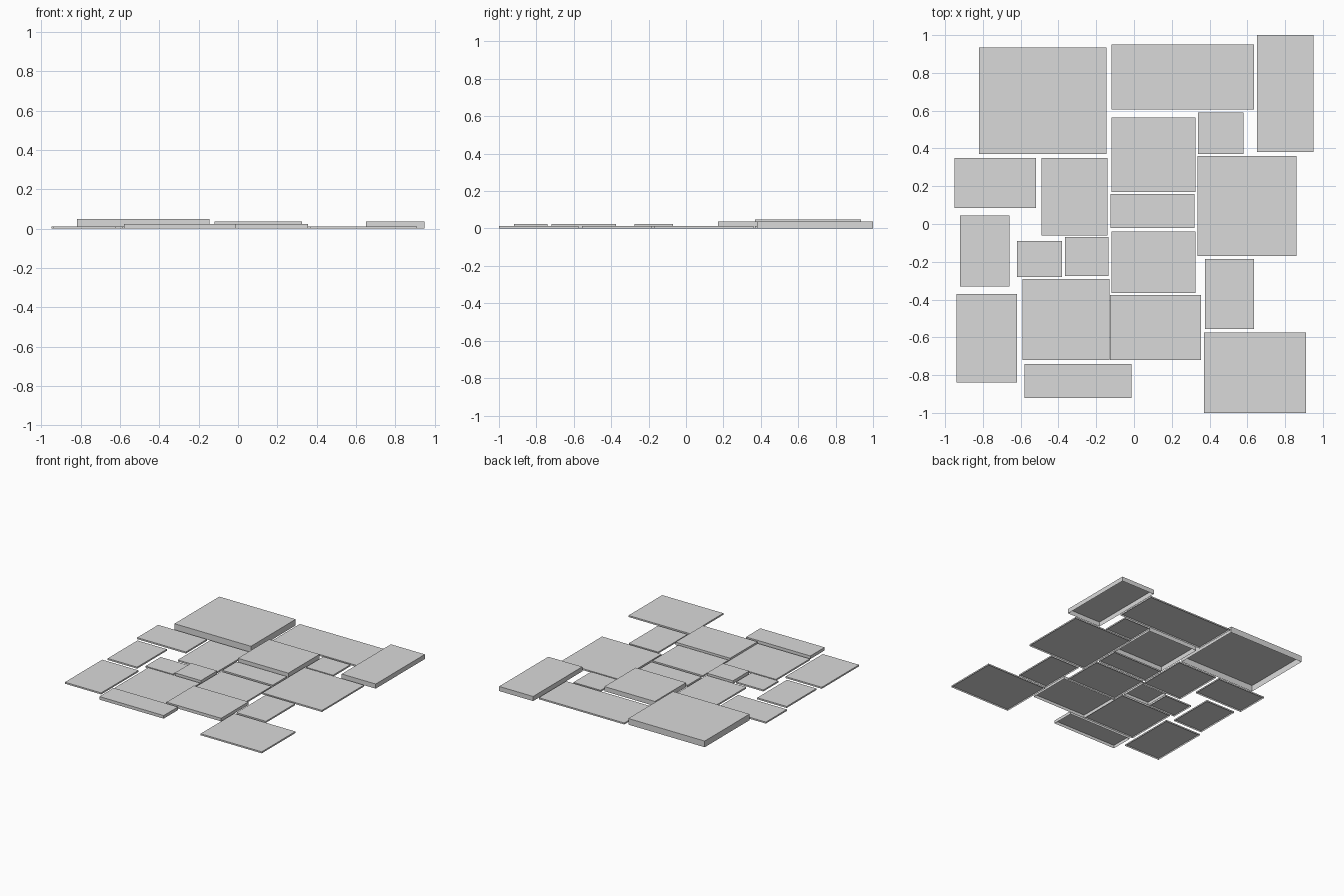
import bpy
import bmesh
from mathutils import Matrix, Vector

# Remove the default object
cube = bpy.data.objects.get("Cube")
if cube:
    bpy.data.objects.remove(cube, do_unlink=True)

# Single plain grey material
grey = bpy.data.materials.new("plain_grey")
grey.use_nodes = True
colour = (0.7, 0.7, 0.7, 1)
grey.diffuse_color = colour
for node in grey.node_tree.nodes:
    if node.type == "BSDF_PRINCIPLED":
        node.inputs["Base Color"].default_value = colour

# Slab heights, in steps of one storey
STOREY = 0.0123
LOW, MEDIUM, TALL, TALLEST = (STOREY * n for n in range(1, 5))


def open_slab(name, left, right, front, back, height):
    """Thin rectangular shell with a top and four sides, open underneath."""
    bm = bmesh.new()
    size = Vector((right - left, back - front, height))
    bmesh.ops.create_cube(bm, size=1, matrix=Matrix.Diagonal(size.to_4d()))
    bmesh.ops.translate(bm, verts=bm.verts, vec=(0, 0, height / 2))
    bm.normal_update()
    underside = [f for f in bm.faces if f.normal.z < -0.5]
    bmesh.ops.delete(bm, geom=underside, context="FACES_ONLY")
    mesh = bpy.data.meshes.new(name)
    bm.to_mesh(mesh)
    bm.free()
    mesh.materials.append(grey)
    slab = bpy.data.objects.new(name, mesh)
    slab.location = ((left + right) / 2, (front + back) / 2, 0)
    bpy.context.collection.objects.link(slab)


# Back row
open_slab("back_row_large_slab", -0.82, -0.145, 0.37, 0.935, TALLEST)
open_slab("back_row_long_slab", -0.12, 0.635, 0.605, 0.95, LOW)
open_slab("back_row_corner_slab", 0.65, 0.95, 0.38, 1, TALL)

# Upper middle rows
open_slab("centre_back_slab", -0.12, 0.325, 0.17, 0.565, TALL)
open_slab("small_square_back_slab", 0.34, 0.58, 0.37, 0.59, LOW)
open_slab("large_square_side_slab", 0.335, 0.86, -0.17, 0.36, LOW)
open_slab("outer_side_back_slab", -0.95, -0.52, 0.085, 0.35, LOW)
open_slab("inner_side_back_slab", -0.49, -0.14, -0.06, 0.35, LOW)
open_slab("centre_strip_slab", -0.125, 0.32, -0.02, 0.16, LOW)

# Lower middle rows
open_slab("outer_side_middle_slab", -0.92, -0.66, -0.33, 0.045, LOW)
open_slab("small_outer_slab", -0.62, -0.38, -0.28, -0.09, LOW)
open_slab("small_inner_slab", -0.365, -0.135, -0.275, -0.07, MEDIUM)
open_slab("centre_front_slab", -0.12, 0.325, -0.365, -0.04, LOW)
open_slab("upright_side_slab", 0.375, 0.635, -0.555, -0.185, LOW)

# Front rows
open_slab("outer_side_front_slab", -0.94, -0.62, -0.84, -0.37, LOW)
open_slab("front_square_slab", -0.59, -0.13, -0.72, -0.29, LOW)
open_slab("front_wide_slab", -0.127, 0.355, -0.72, -0.375, MEDIUM)
open_slab("front_strip_slab", -0.58, -0.012, -0.92, -0.74, MEDIUM)
open_slab("front_corner_slab", 0.37, 0.91, -1, -0.575, LOW)
